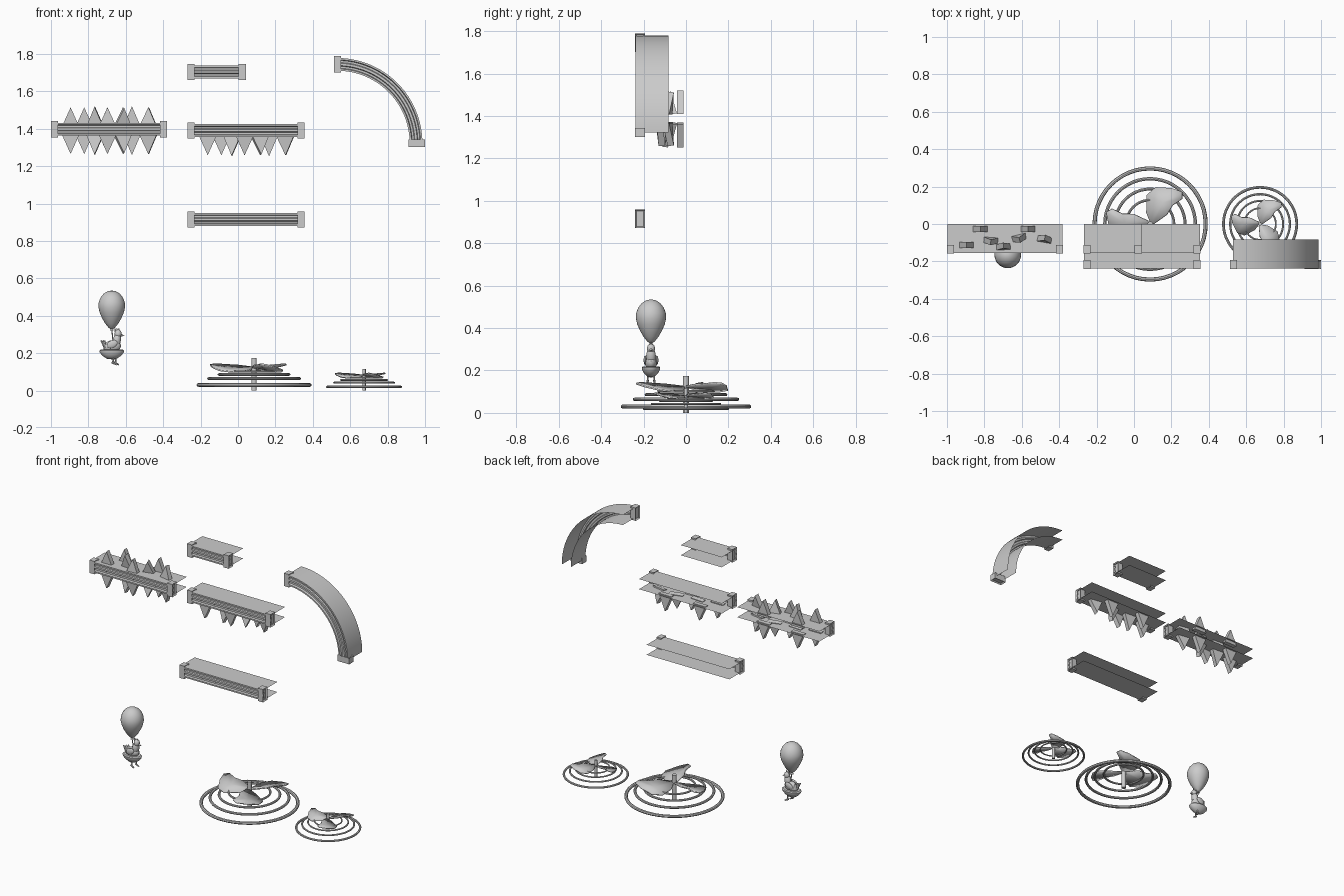
import bpy, bmesh
from math import sin, cos, pi, radians
from mathutils import Matrix, Vector

if "Cube" in bpy.data.objects:
    bpy.data.objects.remove(bpy.data.objects["Cube"])


def finish(bm, name, smooth=False, fix=True):
    if fix:
        bmesh.ops.recalc_face_normals(bm, faces=bm.faces)
    me = bpy.data.meshes.new(name)
    bm.to_mesh(me)
    bm.free()
    ob = bpy.data.objects.new(name, me)
    bpy.context.collection.objects.link(ob)
    if smooth:
        me.shade_smooth()
        me.set_sharp_from_angle(angle=radians(35))
    return ob


def lathe(name, profile, centre, n=32, closed=False):
    bm = bmesh.new()
    rows = [[bm.verts.new((centre[0] + r * cos(2 * pi * i / n),
                           centre[1] + r * sin(2 * pi * i / n), centre[2] + z))
             for i in range(n)] for r, z in profile]
    pairs = list(zip(rows, rows[1:])) + ([(rows[-1], rows[0])] if closed else [])
    for a, b in pairs:
        for i in range(n):
            j = (i + 1) % n
            bm.faces.new((a[i], a[j], b[j], b[i]))
    bmesh.ops.remove_doubles(bm, verts=bm.verts, dist=1e-5)
    return finish(bm, name, True)


def blob(name, loc, size, rot=0.0):
    bm = bmesh.new()
    m = Matrix.Translation(loc) @ Matrix.Rotation(rot, 4, 'Y') @ Matrix.Diagonal((*size, 1))
    bmesh.ops.create_uvsphere(bm, u_segments=16, v_segments=10, radius=1, matrix=m)
    return finish(bm, name, True)


def rod(name, a, b, r1, r2, n=10):
    a, b = Vector(a), Vector(b)
    d = b - a
    bm = bmesh.new()
    m = Matrix.Translation((a + b) / 2) @ d.to_track_quat('Z', 'Y').to_matrix().to_4x4()
    bmesh.ops.create_cone(bm, cap_ends=True, segments=n, radius1=r1, radius2=r2,
                          depth=d.length, matrix=m)
    return finish(bm, name, True)


# Platforms: an open moulded channel swept along a path, with end caps
H, DEPTH = 0.034, 0.155
half = [(DEPTH, 1), (0.0, 1), (0.0, .72), (.012, .6), (.012, .3), (.005, .18)]
PROFILE = half + [(d, -n) for d, n in reversed(half)]


def beam(name, path, y0):
    # path entries: (x, z, normal x, normal z)
    bm = bmesh.new()
    rows = [[bm.verts.new((x + nx * n * H, y0 + d, z + nz * n * H)) for d, n in PROFILE]
            for x, z, nx, nz in path]
    for a, b in zip(rows, rows[1:]):
        for i in range(len(PROFILE) - 1):
            bm.faces.new((a[i], a[i + 1], b[i + 1], b[i]))
    finish(bm, name, len(path) > 2)


def cap(name, x, y0, z, vertical=True):
    sx, sz = (.038, .087) if vertical else (.087, .042)
    bm = bmesh.new()
    m = Matrix.Translation((x, y0 + .02, z)) @ Matrix.Diagonal((sx, .047, sz, 1))
    bmesh.ops.create_cube(bm, size=1, matrix=m)
    bm.normal_update()
    # recessed pocket in each end face
    ends = [f for f in bm.faces if abs(f.normal.x if vertical else f.normal.z) > .9]
    bmesh.ops.inset_individual(bm, faces=ends, thickness=.01, depth=-.008)
    finish(bm, name)


def straight(name, x0, x1, z, y0):
    beam(name + "_channel", [(x0 + .003, z, 0, 1), (x1 - .003, z, 0, 1)], y0)
    cap(name + "_left_cap", x0 + .019, y0, z)
    cap(name + "_right_cap", x1 - .019, y0, z)


straight("double_spiked_platform", -1.0, -.38, 1.397, -.155)
straight("spiked_platform", -.27, .355, 1.39, -.155)
straight("short_platform", -.27, .042, 1.703, -.155)
straight("plain_platform", -.27, .355, .915, -.237)

# Curved platform
CX, CZ, R = .53, 1.322, .422
arc = [radians(90 - 90 * i / 24) for i in range(25)]
beam("curved_platform_channel",
     [(CX + R * cos(a), CZ + R * sin(a), cos(a), sin(a)) for a in arc], -.237)
cap("curved_platform_top_cap", .531, -.237, CZ + R)
cap("curved_platform_end_cap", .956, -.237, CZ, False)

# Spikes: triangular wedges (x offset, y, turn, lean)
SPIKES = [(.105, -.112, 0, 0), (.178, -.027, 0, 0), (.235, -.08, -4, 8), (.302, -.128, 3, -6),
          (.383, -.064, 14, 10), (.433, -.027, 0, 0), (.52, -.09, -10, -8)]


def spikes(name, x0, z, side):
    for i, (dx, y, turn, lean) in enumerate(SPIKES):
        m = (Matrix.Translation((x0 + dx, y, z)) @ Matrix.Diagonal((1, 1, side, 1))
             @ Matrix.Rotation(radians(turn), 4, 'Z') @ Matrix.Rotation(radians(lean), 4, 'X'))
        bm = bmesh.new()
        tri = [(-.047, .028), (.047, .028), (0, .132 + .006 * (i % 3 == 2))]
        f, b = [[bm.verts.new(m @ Vector((px, d, pz))) for px, pz in tri] for d in (-.015, .015)]
        bm.faces.new(f)
        bm.faces.new(b)
        for k in range(3):
            j = (k + 1) % 3
            bm.faces.new((f[k], f[j], b[j], b[k]))
        finish(bm, f"{name}_{i + 1}")


spikes("upper_spike", -1.0, 1.382, 1)
spikes("lower_spike", -1.0, 1.397, -1)
spikes("hanging_spike", -.267, 1.39, -1)

# Fans: stacked guard rings, a shaft and three broad pitched blades
BLADE = [(.0, .01, .12), (-.02, .06, .105), (-.018, .155, .10), (.03, .197, .108),
         (.115, .192, .125), (.172, .172, .138), (.172, .135, .142), (.12, .10, .138),
         (.09, .05, .135), (.02, .0, .125)]


def fan(name, x, s):
    for i, (r, z, w) in enumerate([(.297, .03, .011), (.242, .064, .009),
                                   (.187, .086, .008), (.128, .102, .007)]):
        ring = [(s * (r + w * cos(k * pi / 4)), s * (z + .9 * w * sin(k * pi / 4)))
                for k in range(8)]
        lathe(f"{name}_ring_{i + 1}", ring, (x, 0, 0), 48, True)
    rod(name + "_shaft", (x, 0, 0), (x, 0, .175 * s), .014 * s, .014 * s, 16)
    for i in range(3):
        m = (Matrix.Translation((x, 0, 0)) @ Matrix.Rotation(2 * pi * i / 3, 4, 'Z')
             @ Matrix.Scale(s, 4))
        bm = bmesh.new()
        mid = bm.verts.new(m @ Vector((.07, .115, .114)))
        edge = [bm.verts.new(m @ Vector(p)) for p in BLADE]
        for k in range(len(edge)):
            bm.faces.new((mid, edge[k], edge[(k + 1) % len(edge)]))
        ob = finish(bm, f"{name}_blade_{i + 1}", True)
        sol = ob.modifiers.new("thickness", 'SOLIDIFY')
        sol.thickness, sol.offset = .008 * s, 0


fan("large_fan", .086, 1.0)
fan("small_fan", .674, .66)

# Balloon with a small bird seated beneath it
BX, BY = -.675, -.165
lathe("balloon", [(0, .535), (.022, .531), (.043, .518), (.06, .497), (.07, .470), (.071, .445),
                  (.065, .418), (.052, .388), (.036, .36), (.018, .337), (.006, .328),
                  (.012, .32), (0, .32)], (BX, BY, 0))
rod("balloon_string", (BX, BY, .33), (BX + .01, BY, .23), .003, .003)
blob("bird_body", (BX + .002, BY, .235), (.048, .028, .034), radians(-12))
blob("bird_neck", (BX + .026, BY, .265), (.022, .023, .045), radians(12))
blob("bird_head", (BX + .034, BY, .303), (.019, .019, .023))
rod("bird_beak", (BX + .045, BY, .298), (BX + .068, BY, .292), .009, .001)
for k in range(3):
    rod(f"bird_crest_{k + 1}", (BX + .02 + .01 * k, BY, .315),
        (BX + .016 + .011 * k, BY, .335), .006, .001)
    rod(f"bird_tail_{k + 1}", (BX - .03, BY + .008 * (k - 1), .232),
        (BX - .058 + .01 * k, BY + .012 * (k - 1), .268), .014, .003)
for side, label in ((-1, "right"), (1, "left")):
    blob(f"bird_{label}_wing", (BX + .002, BY + side * .027, .248), (.03, .008, .02), radians(-25))
    leg = BX + .012 + side * .006
    rod(f"bird_{label}_leg", (leg, BY + side * .014, .19), (leg + .004, BY + side * .016, .145),
        .005, .004)
    rod(f"bird_{label}_foot", (leg - .006, BY + side * .016, .152),
        (leg + .02, BY + side * .018, .138), .006, .004)

# Seat: flat oval rim with a bowl below
seat = lathe("seat", [(0, .022), (.06, .022), (.068, .016), (.066, .006), (.05, -.012),
                      (.025, -.028), (0, -.03)], (0, 0, 0), 24)
seat.scale = (.97, .64, 1)
seat.location = (BX, BY, .197)
